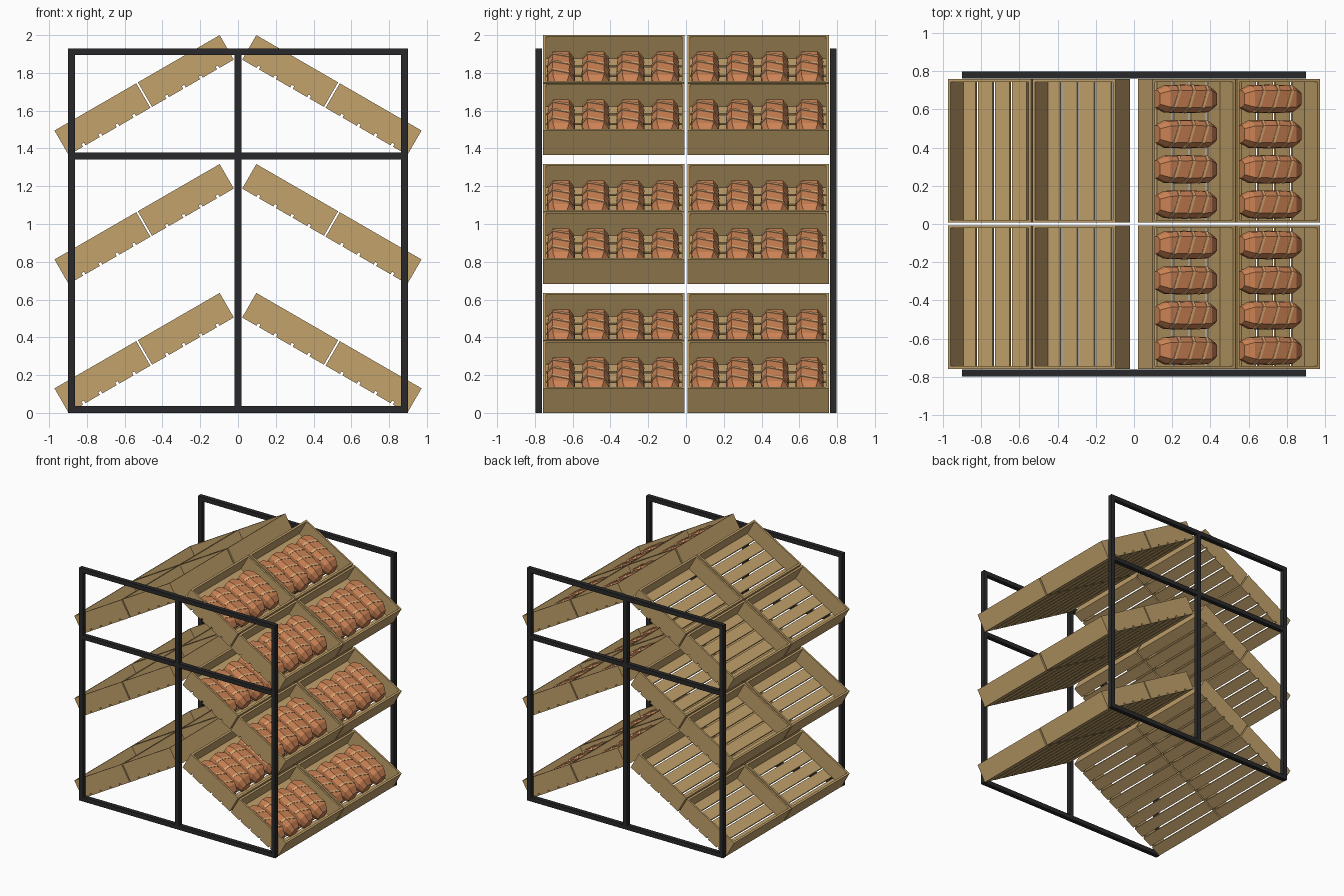
import bpy, bmesh, math
from mathutils import Matrix, Vector

if "Cube" in bpy.data.objects:
    bpy.data.objects.remove(bpy.data.objects["Cube"])


def material(name, rgb):
    m = bpy.data.materials.new(name)
    m.diffuse_color = (*rgb, 1)
    m.use_nodes = True
    m.node_tree.nodes["Principled BSDF"].inputs["Base Color"].default_value = m.diffuse_color
    return m


WOOD = material("pale wood", (0.54, 0.36, 0.148))
METAL = material("black metal", (0.022, 0.022, 0.024))
CRUST = material("bread crust", (0.60, 0.225, 0.09))
SCORE = material("score mark", (0.76, 0.42, 0.19))


def box(bm, x0, x1, y0, y1, z0, z1):
    mat = Matrix.Translation(((x0 + x1) / 2, (y0 + y1) / 2, (z0 + z1) / 2)) @ \
        Matrix.Diagonal((x1 - x0, y1 - y0, z1 - z0, 1))
    bmesh.ops.create_cube(bm, size=1, matrix=mat)


def to_mesh(bm, name, mats):
    bmesh.ops.recalc_face_normals(bm, faces=bm.faces)
    me = bpy.data.meshes.new(name)
    bm.to_mesh(me)
    bm.free()
    for m in mats:
        me.materials.append(m)
    return me


def place(name, me, matrix=Matrix()):
    ob = bpy.data.objects.new(name, me)
    ob.matrix_world = matrix
    bpy.context.collection.objects.link(ob)
    return ob


# Metal end frames: three posts and three rails each
T, W, H = 0.036, 0.9, 1.93
for side, y0 in (("front", -0.798), ("back", 0.762)):
    bm = bmesh.new()
    y1 = y0 + T
    for x in (-W, -T / 2, W - T):
        box(bm, x, x + T, y0, y1, 0, H)
    for z in (0, 1.342, H - T):
        for xa, xb in ((-W + T, -T / 2), (T / 2, W - T)):
            box(bm, xa, xb, y0, y1, z, z + T)
    place(side + "_frame", to_mesh(bm, side + "_frame", [METAL]))

# Wooden tray: x runs down the slope, z is the tray height
L, D, TH, WALL, SLAT, GAP = 0.5, 0.75, 0.15, 0.015, 0.016, 0.015
bm = bmesh.new()
for y in (-D / 2, D / 2 - WALL):
    box(bm, 0, L, y, y + WALL, SLAT, TH)
for x in (0, L - WALL):
    box(bm, x, x + WALL, -D / 2 + WALL, D / 2 - WALL, SLAT, TH)
pitch = (L + GAP) / 5
for i in range(5):
    box(bm, i * pitch, i * pitch + pitch - GAP, -D / 2, D / 2, 0, SLAT)
tray = to_mesh(bm, "tray", [WOOD])

# Loaf: faceted section lofted along the slope direction
HW, LH = 0.075, 0.112
SECTION = [(-0.8, 0), (-1, 0.3), (-0.95, 0.68), (-0.6, 1),
           (0.6, 1), (0.95, 0.68), (1, 0.3), (0.8, 0)]
bm = bmesh.new()
rings = []
for x, w, h in ((-0.172, 0.62, 0.7), (-0.125, 0.95, 0.95), (0, 1, 1),
                (0.125, 0.95, 0.95), (0.172, 0.62, 0.7)):
    rings.append([bm.verts.new((x, a * HW * w, b * LH * h)) for a, b in SECTION])
n = len(SECTION)
for r, q in zip(rings, rings[1:]):
    for i in range(n):
        bm.faces.new((r[i], r[(i + 1) % n], q[(i + 1) % n], q[i]))
bm.faces.new(rings[0])
bm.faces.new(rings[-1])

# Slanted score strips wrapped over the top of the loaf
for c in (-0.085, 0, 0.085):
    loops = []
    for a, b in SECTION[2:6]:
        x = c + 0.026 * a
        s = 1 - 0.05 * min(1, abs(x) / 0.125)
        p = Vector((x, a * HW * s, b * LH * s))
        out = Vector((0, a * 0.004, 0.004))
        loops.append([bm.verts.new(p + Vector((dx, 0, 0)) + k * out)
                      for dx, k in ((-0.008, -1), (0.008, -1), (0.008, 1), (-0.008, 1))])
    faces = [bm.faces.new(loops[0]), bm.faces.new(loops[-1])]
    for r, q in zip(loops, loops[1:]):
        faces += [bm.faces.new((r[i], r[(i + 1) % 4], q[(i + 1) % 4], q[i]))
                  for i in range(4)]
    for f in faces:
        f.material_index = 1
loaf = to_mesh(bm, "loaf", [CRUST, SCORE])

# Three tiers of sloping trays on both sides; loaves on the right side only
for tier in range(3):
    slope = Matrix.Translation((0.022, 0, 0.505 + 0.6825 * tier)) @ \
        Matrix.Rotation(math.radians(30), 4, 'Y')
    for side, turn in (("right", 0), ("left", math.pi)):
        base = Matrix.Rotation(turn, 4, 'Z') @ slope
        for col in range(2):
            for y in (-0.382, 0.382):
                m = base @ Matrix.Translation((col * 0.51, y, 0))
                place(f"{side}_tray", tray, m)
                if side == "right":
                    for k in range(4):
                        off = Matrix.Translation((0.25, -0.28 + 0.184 * k, SLAT))
                        place("bread_loaf", loaf, m @ off)
